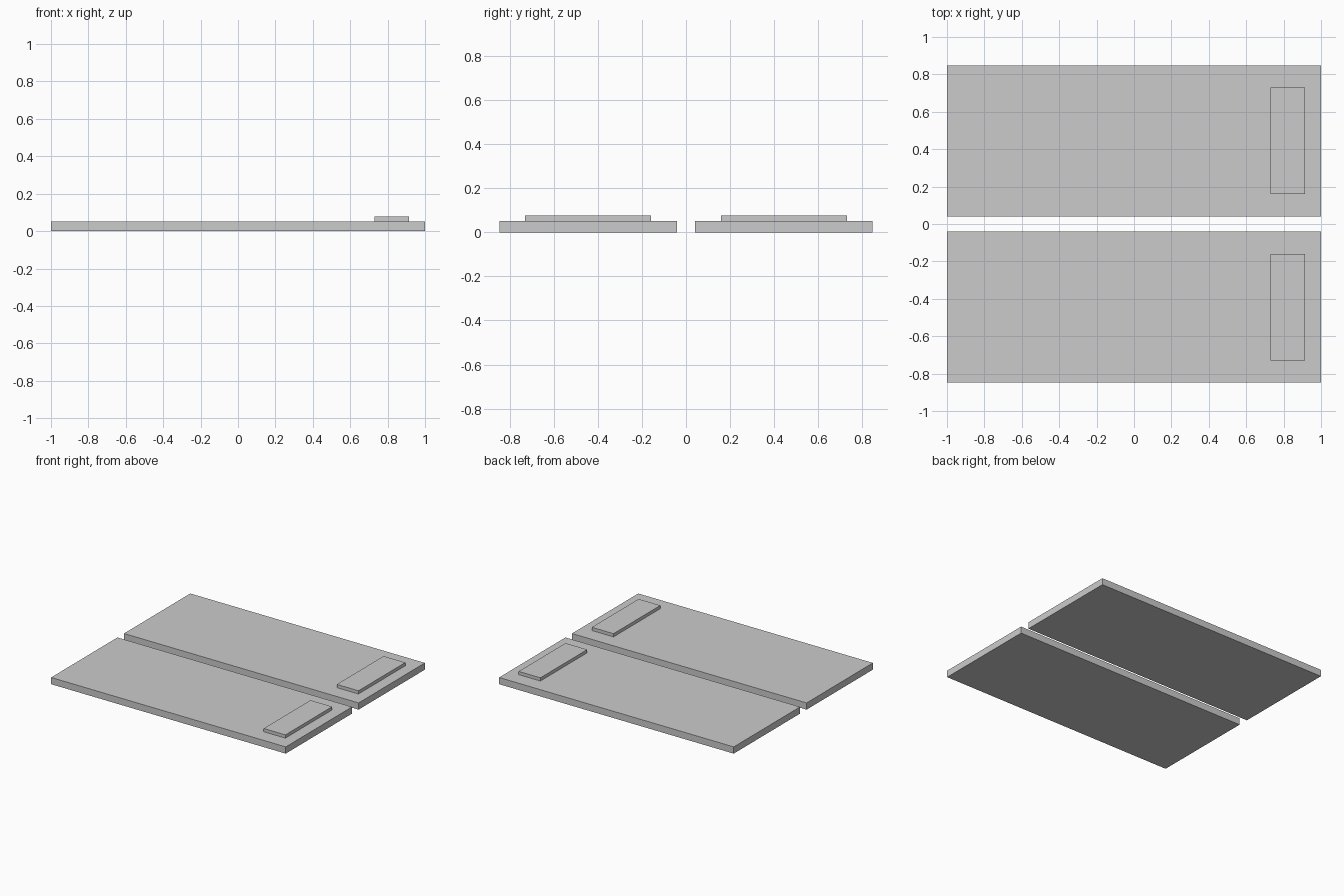
import bpy

default = bpy.data.objects.get("Cube")
if default:
    bpy.data.objects.remove(default, do_unlink=True)

# Single plain grey finish
grey = bpy.data.materials.new("light_grey")
grey.use_nodes = True
colour = (0.6, 0.6, 0.6, 1)
grey.diffuse_color = colour
grey.node_tree.nodes["Principled BSDF"].inputs["Base Color"].default_value = colour


def box(name, low, high):
    """Add a box spanning two opposite corners."""
    centre = [(a + b) / 2 for a, b in zip(low, high)]
    bpy.ops.mesh.primitive_cube_add(size=1, location=centre)
    part = bpy.context.object
    part.name = name
    part.scale = [b - a for a, b in zip(low, high)]
    bpy.ops.object.transform_apply(location=False, rotation=False, scale=True)
    part.data.materials.append(grey)


SLAB_TOP = 0.052
PAD_TOP = 0.077

# Two long panels side by side, each with a raised pad near the +x end
for side, sign in (("front", -1), ("back", 1)):
    inner, outer = sorted((sign * 0.04, sign * 0.847))
    box(side + "_panel", (-1, inner, 0), (1, outer, SLAB_TOP))
    inner, outer = sorted((sign * 0.16, sign * 0.73))
    box(side + "_raised_pad", (0.73, inner, SLAB_TOP), (0.915, outer, PAD_TOP))
